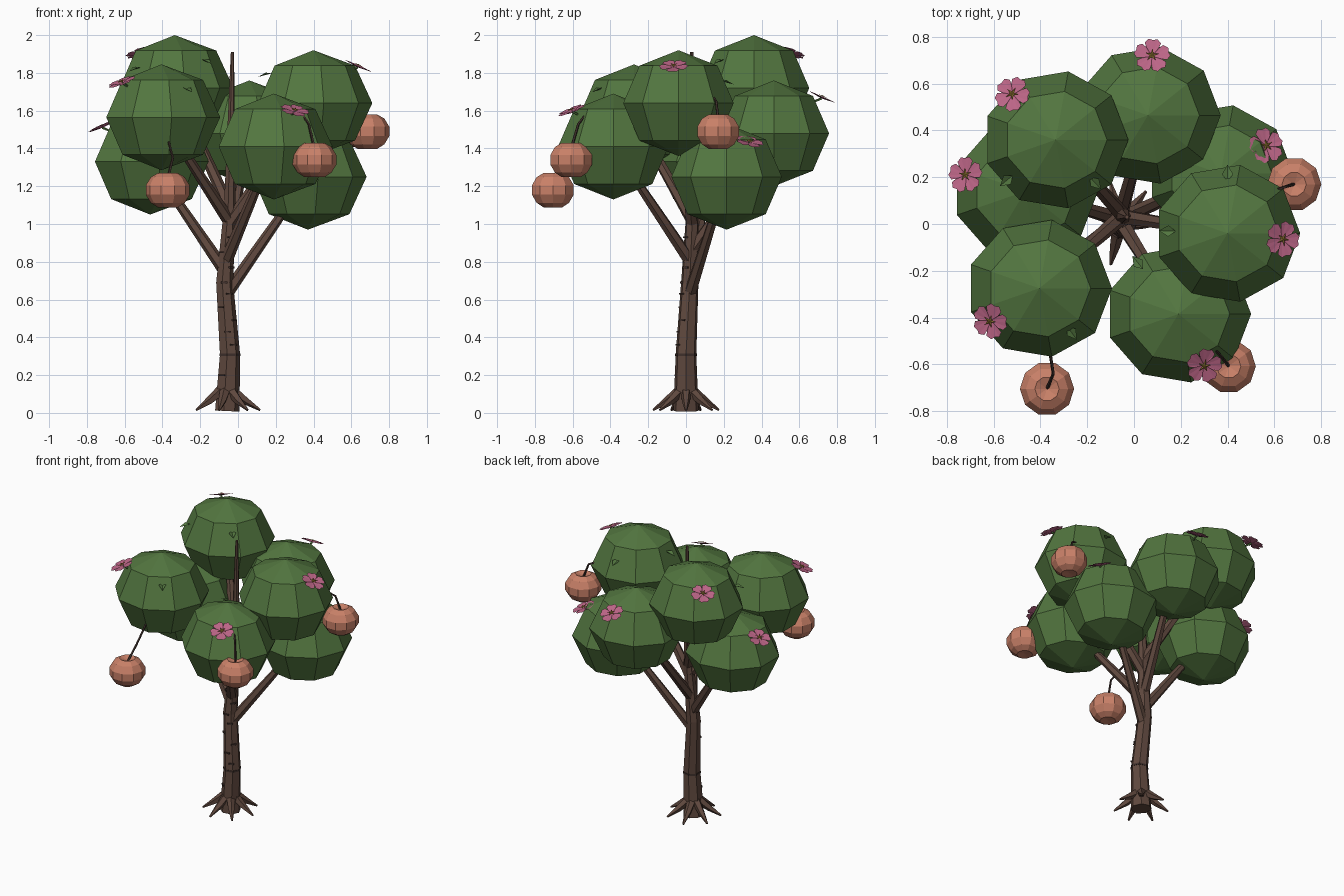
import bpy, bmesh
from math import sin, cos, pi, radians, atan2
from mathutils import Vector, Matrix

if "Cube" in bpy.data.objects:
    bpy.data.objects.remove(bpy.data.objects["Cube"])


def material(name, rgb):
    m = bpy.data.materials.new(name)
    m.diffuse_color = (*rgb, 1)
    m.use_nodes = True
    m.node_tree.nodes["Principled BSDF"].inputs["Base Color"].default_value = m.diffuse_color
    return m


BARK = material("bark", (0.115, 0.065, 0.048))
DARK = material("dark_bark", (0.05, 0.03, 0.025))
GREEN = material("foliage_green", (0.085, 0.18, 0.05))
SKIN = material("fruit_skin", (0.58, 0.216, 0.138))
PINK = material("petal_pink", (0.5, 0.13, 0.24))
GOLD = material("stamen_gold", (0.35, 0.22, 0.04))


def finish(bm, name, mat, matrix=None, normals=True):
    if matrix is not None:
        bm.transform(matrix)
    if normals:
        bmesh.ops.recalc_face_normals(bm, faces=bm.faces[:])
    me = bpy.data.meshes.new(name)
    bm.to_mesh(me)
    bm.free()
    me.materials.append(mat)
    ob = bpy.data.objects.new(name, me)
    bpy.context.collection.objects.link(ob)
    return ob


def skin_rings(bm, rings):
    """Bridge equal rings with quads and cap both ends."""
    n = len(rings[0])
    for a, b in zip(rings, rings[1:]):
        for i in range(n):
            j = (i + 1) % n
            bm.faces.new((a[i], a[j], b[j], b[i]))


def lathe(name, profile, n, mat, loc, scale=(1, 1, 1)):
    """Revolve (radius, z) points; first and last are poles."""
    bm = bmesh.new()
    rings = [[bm.verts.new((r * cos(2 * pi * i / n), r * sin(2 * pi * i / n), z)) for i in range(n)]
             for r, z in profile[1:-1]]
    skin_rings(bm, rings)
    for ring, (_, z) in ((rings[0], profile[0]), (rings[-1], profile[-1])):
        pole = bm.verts.new((0, 0, z))
        for i in range(n):
            bm.faces.new((ring[i], ring[(i + 1) % n], pole))
    return finish(bm, name, mat, Matrix.Translation(loc) @ Matrix.Diagonal((*scale, 1)))


def tube(name, pts, radii, n, mat):
    """Tapered tube along a polyline."""
    bm = bmesh.new()
    pts = [Vector(p) for p in pts]
    rings = []
    for k, (p, r) in enumerate(zip(pts, radii)):
        d = (pts[min(k + 1, len(pts) - 1)] - pts[max(k - 1, 0)]).normalized()
        u = Vector((0, 1, 0)).cross(d).normalized() if abs(d.y) < 0.9 else Vector((1, 0, 0)).cross(d).normalized()
        v = d.cross(u)
        rings.append([bm.verts.new(p + r * (u * cos(2 * pi * i / n) + v * sin(2 * pi * i / n))) for i in range(n)])
    skin_rings(bm, rings)
    bm.faces.new(rings[0][::-1])
    bm.faces.new(rings[-1])
    return finish(bm, name, mat)


# Trunk, thinning into a leader spike
trunk = [(-0.06, 0, 0.01), (-0.045, 0, 0.31), (-0.073, 0.02, 0.69), (-0.045, 0.035, 1.08), (-0.03, 0.03, 1.91)]
trunk_r = [0.068, 0.056, 0.047, 0.033, 0.009]
tube("trunk", trunk, trunk_r, 7, BARK)


def trunk_at(z):
    for (a, b, r, s) in zip(trunk, trunk[1:], trunk_r, trunk_r[1:]):
        if a[2] <= z <= b[2]:
            t = (z - a[2]) / (b[2] - a[2])
            return Vector(a).lerp(Vector(b), t), r + (s - r) * t


# Roots
for i in range(7):
    a = 2 * pi * i / 7
    d = Vector((cos(a), sin(a), 0))
    c = Vector((-0.06, 0, 0))
    tube("root", [c + d * 0.03 + Vector((0, 0, 0.12)), c + d * 0.1 + Vector((0, 0, 0.065)),
                  c + d * 0.178 + Vector((0, 0, 0.015))], [0.03, 0.022, 0.006], 5, BARK)

# Bark ridges
tube("bark_band", [(-0.045, 0, 0.302), (-0.045, 0, 0.314)], [0.059, 0.059], 7, DARK)
for i, z in enumerate((0.2, 0.36, 0.43, 0.49, 0.56, 0.63, 0.69, 0.77, 0.85, 0.93)):
    p, r = trunk_at(z)
    a = -pi / 2 + (-0.6, 0.5, 0.0, 0.9)[i % 4]
    bm = bmesh.new()
    bmesh.ops.create_cube(bm, size=1)
    finish(bm, "bark_ridge", DARK, Matrix.Translation(p + Vector((cos(a), sin(a), 0)) * r * 0.93)
           @ Matrix.Rotation(a, 4, 'Z') @ Matrix.Diagonal((0.014, 0.035, 0.009, 1)))

# Foliage clumps: centre and height where the branch leaves the trunk
clumps = {
    "front_left": ((-0.405, -0.275, 1.565), 1.02),
    "front_right": ((0.19, -0.385, 1.41), 0.8),
    "right": ((0.4, -0.04, 1.64), 1.0),
    "back": ((0.06, 0.465, 1.48), 0.85),
    "back_left": ((-0.335, 0.36, 1.72), 1.08),
    "left": ((-0.465, 0.14, 1.33), 0.75),
    "back_right": ((0.37, 0.215, 1.25), 0.62),
}
ball = [(sin(k * pi / 4), cos(k * pi / 4)) for k in range(5)]
for key, (c, z) in clumps.items():
    lathe("foliage_" + key, ball, 9, GREEN, c, (0.311, 0.297, 0.28))
    p, r = trunk_at(z)
    end = Vector(c)
    tube("branch_" + key, [p, p.lerp(end, 0.5), end], [0.034, 0.027, 0.018], 6, BARK)

# Fruits with bent stems
fruit = [(0, 0.07), (0.052, 0.09), (0.09, 0.068), (0.116, 0.025), (0.116, -0.025),
         (0.09, -0.068), (0.052, -0.092), (0, -0.085)]
for loc, stem in (
        ((-0.372, -0.705, 1.18), [(-0.37, -0.48, 1.45), (-0.345, -0.64, 1.35), (-0.372, -0.705, 1.24)]),
        ((0.405, -0.608, 1.34), [(0.34, -0.53, 1.58), (0.375, -0.57, 1.53), (0.405, -0.608, 1.4)]),
        ((0.685, 0.17, 1.49), [(0.56, 0.13, 1.69), (0.65, 0.16, 1.65), (0.685, 0.17, 1.55)])):
    lathe("fruit", fruit, 10, SKIN, loc)
    tube("fruit_stem", stem, [0.007, 0.007, 0.008], 5, DARK)


def outward(key, p, tilt):
    """Frame at p whose z leans away from the clump centre."""
    c = clumps[key][0]
    a = atan2(p[1] - c[1], p[0] - c[0])
    return Matrix.Translation(p) @ Matrix.Rotation(a, 4, 'Z') @ Matrix.Rotation(radians(tilt), 4, 'Y')


# Flowers: five notched petals, star centre and a pistil
petal = [(-36, 0.046), (-31, 0.068), (-14, 0.079), (0, 0.072), (14, 0.079), (31, 0.068)]
star = [(-36, 0.01), (0, 0.03)]
for key, p in (("back", (0.077, 0.72, 1.67)), ("back_left", (-0.52, 0.555, 1.905)),
               ("left", (-0.72, 0.21, 1.515)), ("front_left", (-0.615, -0.415, 1.75)),
               ("front_right", (0.3, -0.605, 1.6)), ("right", (0.635, -0.065, 1.835)),
               ("back_right", (0.565, 0.335, 1.435))):
    m = outward(key, p, 24)
    for name, shape, z0, z1, mat in (("flower_petals", petal, -0.006, 0.003, PINK),
                                     ("flower_star", star, 0.012, 0.007, GOLD)):
        bm = bmesh.new()
        mid = bm.verts.new((0, 0, z0))
        rim = [bm.verts.new((r * cos(radians(a + 72 * k)), r * sin(radians(a + 72 * k)), z1))
               for k in range(5) for a, r in shape]
        for i in range(len(rim)):
            bm.faces.new((mid, rim[i], rim[(i + 1) % len(rim)]))
        finish(bm, name, mat, m, False)
    tube("flower_stalk", [m @ Vector((-0.05, 0, -0.06)), m @ Vector((0, 0, -0.006))], [0.005, 0.007], 5, GREEN)

# Small leaves poking out of the clumps
for key, p in (("front_left", (-0.27, -0.46, 1.71)), ("back_left", (-0.17, 0.18, 1.86)),
               ("front_right", (0.02, -0.17, 1.58)), ("right", (0.4, 0.21, 1.75)),
               ("right", (0.15, -0.03, 1.79)), ("back_left", (-0.54, 0.19, 1.82)),
               ("right", (0.6, -0.04, 1.8)), ("back", (-0.12, 0.3, 1.65))):
    bm = bmesh.new()
    v = [bm.verts.new(q) for q in ((-0.03, 0, 0), (0, 0.024, 0.012), (0.045, 0, 0), (0, -0.024, 0.012))]
    bm.faces.new((v[0], v[2], v[1]))
    bm.faces.new((v[0], v[3], v[2]))
    finish(bm, "leaf", GREEN, outward(key, p, 15), False)
